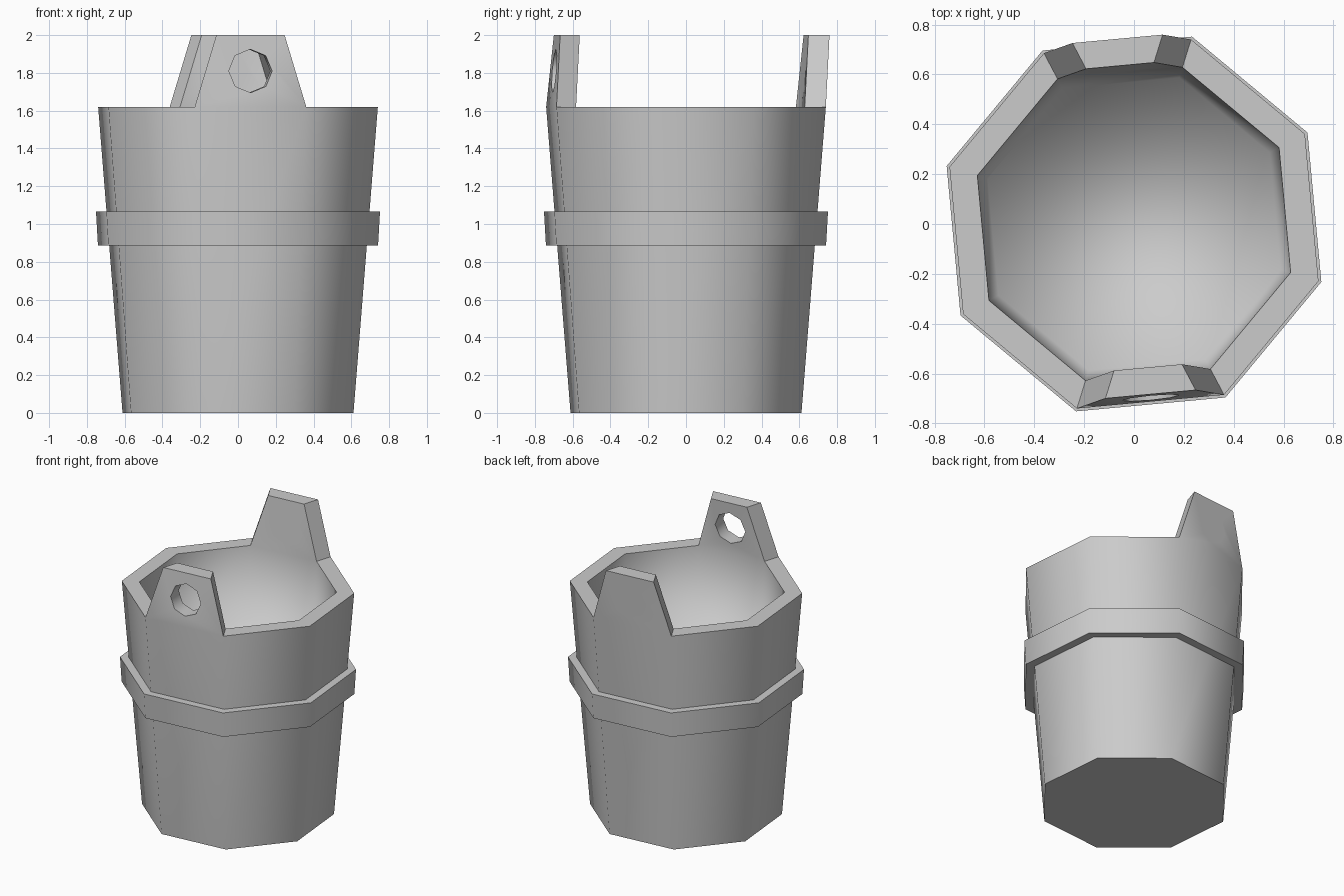
import bpy, bmesh
from math import sin, cos, radians, pi
from mathutils import Vector, Matrix

cube = bpy.data.objects.get("Cube")
if cube:
    bpy.data.objects.remove(cube, do_unlink=True)

SIDES = 8
TURN = radians(-17.2)
RIM, FLOOR = 1.62, 1.1

grey = bpy.data.materials.new("plain_grey")
grey.use_nodes = True
grey.diffuse_color = (0.6, 0.6, 0.6, 1)
grey.node_tree.nodes["Principled BSDF"].inputs["Base Color"].default_value = (0.6, 0.6, 0.6, 1)


def lathe(bm, profile, closed):
    """Sweep (radius, z) points round the eight corners, return the rings."""
    rings = []
    for r, z in profile:
        angles = [TURN + 2 * pi * i / SIDES for i in range(SIDES)]
        rings.append([bm.verts.new((r * cos(a), r * sin(a), z)) for a in angles])
    pairs = list(zip(rings, rings[1:]))
    if closed:
        pairs.append((rings[-1], rings[0]))
    for low, high in pairs:
        for i in range(SIDES):
            j = (i + 1) % SIDES
            bm.faces.new((low[i], low[j], high[j], high[i]))
    return rings


def make_object(name, bm):
    bmesh.ops.recalc_face_normals(bm, faces=bm.faces)
    mesh = bpy.data.meshes.new(name)
    bm.to_mesh(mesh)
    bm.free()
    obj = bpy.data.objects.new(name, mesh)
    bpy.context.collection.objects.link(obj)
    mesh.materials.append(grey)
    return obj


def shade(obj):
    """Smooth round the staves and into the floor, crisp at other corners."""
    bm = bmesh.new()
    bm.from_mesh(obj.data)
    for f in bm.faces:
        f.smooth = True
    for e in bm.edges:
        at_floor = all(abs(v.co.z - FLOOR) < 0.001 for v in e.verts)
        e.smooth = at_floor or e.calc_face_angle(0) < 0.9
    bm.to_mesh(obj.data)
    bm.free()


# Body: tapered octagonal shell with an inner floor
bm = bmesh.new()
rings = lathe(bm, [(0.64, 0), (0.775, RIM), (0.658, RIM), (0.615, FLOOR)], False)
bm.faces.new(rings[0])
bm.faces.new(rings[-1])

# Ears: raise the front and back rim segments and narrow them
rim = [f for f in bm.faces if all(abs(v.co.z - RIM) < 0.001 for v in f.verts)]
rim.sort(key=lambda f: f.calc_center_median().y)
holes = []
for face in (rim[0], rim[-1]):
    centre = face.calc_center_median()
    out = Vector((centre.x, centre.y, 0)).normalized()
    along = Vector((-out.y, out.x, 0))
    holes.append((centre + Vector((0, 0.015, 0.19)), out, along))
    ear = bmesh.ops.extrude_discrete_faces(bm, faces=[face])["faces"][0]
    for v in ear.verts:
        side = 1 if (v.co - centre).dot(along) > 0 else -1
        v.co += Vector((0, 0.03, 2 - RIM)) - along * side * 0.115
body = make_object("bucket_body", bm)

# Handle holes through both ears
for centre, out, along in holes:
    bm = bmesh.new()
    bmesh.ops.create_cone(bm, cap_ends=True, segments=8, radius1=0.115,
                          radius2=0.115, depth=0.5)
    axes = Matrix((along, Vector((0, 0, 1)), out)).transposed().to_4x4()
    bm.transform(Matrix.Translation(centre) @ axes)
    cutter = make_object("hole_cutter", bm)
    cutter.hide_render = True
    mod = body.modifiers.new("hole", 'BOOLEAN')
    mod.operation = 'DIFFERENCE'
    mod.solver = 'EXACT'
    mod.object = cutter
    bpy.context.view_layer.objects.active = body
    bpy.ops.object.modifier_apply(modifier=mod.name)
    bpy.data.objects.remove(cutter, do_unlink=True)
shade(body)

# Hoop: band round the middle
bm = bmesh.new()
lathe(bm, [(0.776, 0.885), (0.787, 1.065), (0.69, 1.065), (0.69, 0.885)], True)
shade(make_object("hoop", bm))
